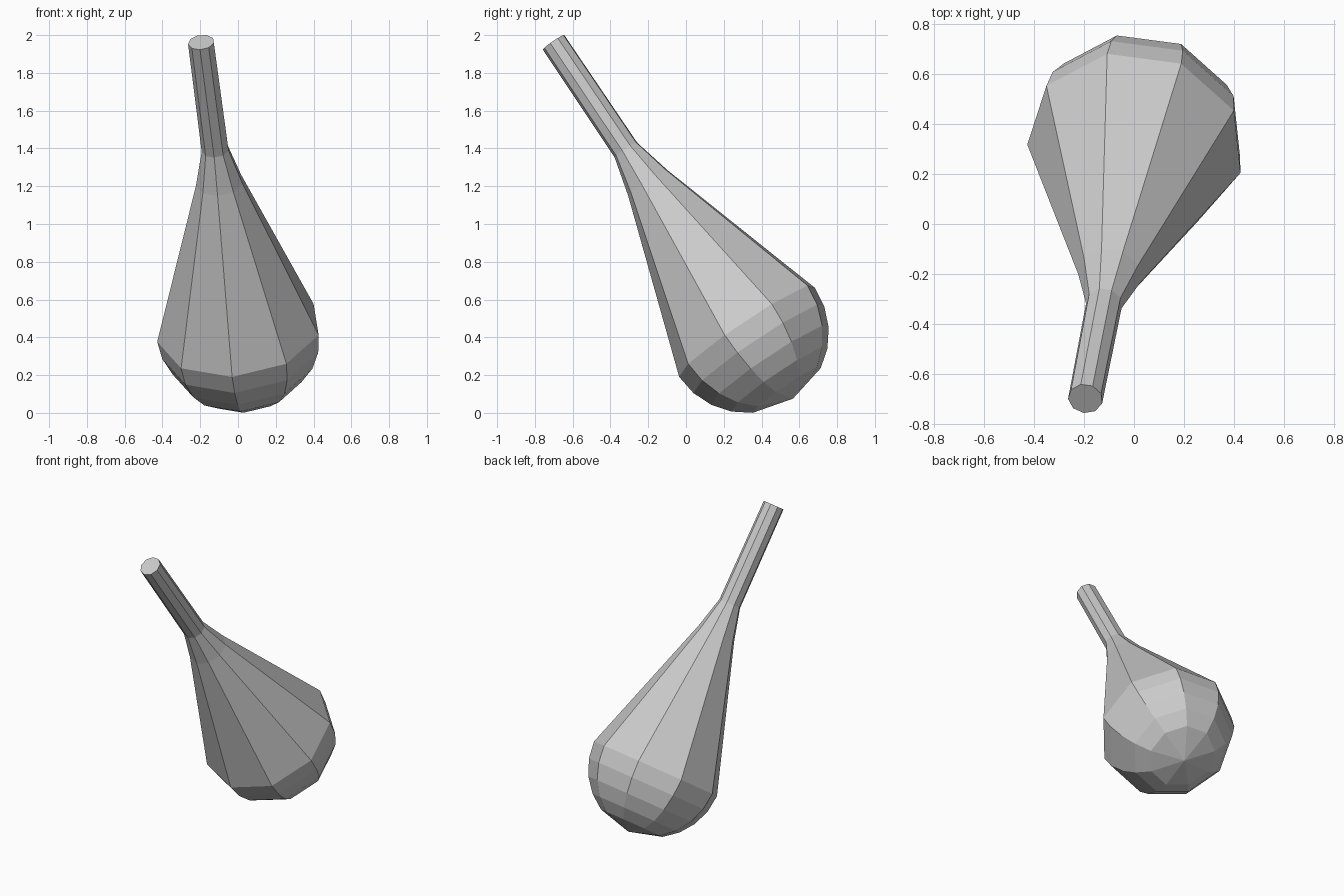
import bpy, bmesh, math
from mathutils import Vector

cube = bpy.data.objects.get("Cube")
if cube:
    bpy.data.objects.remove(cube, do_unlink=True)

SIDES = 9
BULB_R = 0.438
TIP = Vector((-0.195, -0.70, 1.962))      # centre of the stem's flat end
BULB = Vector((0.006, 0.324, 0.437))      # centre of the rounded bulb

# Local frame: axis runs from the stem end down into the bulb
length = (BULB - TIP).length
axis = (BULB - TIP).normalized()
side = Vector((0.419, -0.124, -0.017))
side = (side - axis * side.dot(axis)).normalized()
across = axis.cross(side)

# Profile as (distance along axis, radius): stem, flare, then half sphere
profile = [(0, 0.07), (0.69, 0.073), (0.90, 0.127)]
for degrees in (0, 15, 30, 45, 60):
    a = math.radians(degrees)
    profile.append((length + BULB_R * math.sin(a), BULB_R * math.cos(a)))

# Single grey material
grey = bpy.data.materials.new("plain grey")
grey.use_nodes = True
colour = (0.6, 0.6, 0.6, 1)
grey.diffuse_color = colour
grey.node_tree.nodes["Principled BSDF"].inputs["Base Color"].default_value = colour

# Lathe the profile around the tilted axis
bm = bmesh.new()
rings = []
for dist, radius in profile:
    ring = []
    for i in range(SIDES):
        a = math.tau * i / SIDES
        offset = side * math.cos(a) + across * math.sin(a)
        ring.append(bm.verts.new(TIP + axis * dist + offset * radius))
    rings.append(ring)

for upper, lower in zip(rings, rings[1:]):
    for i in range(SIDES):
        j = (i + 1) % SIDES
        bm.faces.new((upper[i], upper[j], lower[j], lower[i]))

# Flat stem end and the fan closing the bulb
bm.faces.new(rings[0])
pole = bm.verts.new(BULB + axis * BULB_R)
for i in range(SIDES):
    bm.faces.new((rings[-1][i], rings[-1][(i + 1) % SIDES], pole))

bmesh.ops.recalc_face_normals(bm, faces=bm.faces[:])
mesh = bpy.data.meshes.new("bulb_with_stem")
bm.to_mesh(mesh)
bm.free()
mesh.materials.append(grey)
obj = bpy.data.objects.new("bulb_with_stem", mesh)
bpy.context.collection.objects.link(obj)
